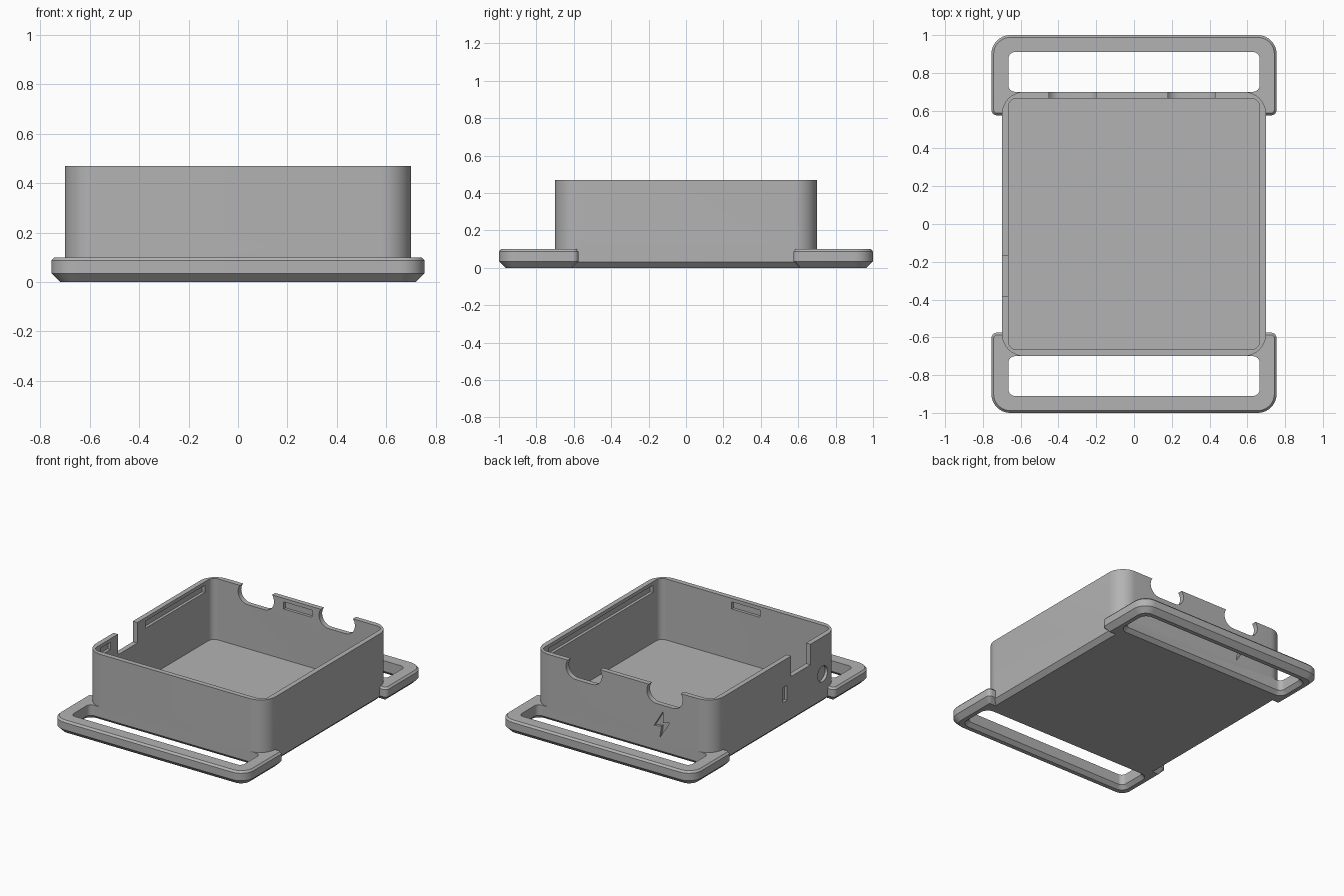
import bpy, bmesh, math
from mathutils import Vector

cube = bpy.data.objects.get("Cube")
if cube:
    bpy.data.objects.remove(cube, do_unlink=True)

grey = bpy.data.materials.new("plain grey plastic")
grey.use_nodes = True
grey.diffuse_color = (0.45, 0.45, 0.45, 1)
grey.node_tree.nodes["Principled BSDF"].inputs["Base Color"].default_value = grey.diffuse_color


def rounded_rect(x0, x1, y0, y1, r_front, r_back, steps=10):
    """Rounded outline; the two -y corners and two +y corners have own radii."""
    corners = [(x1, y1, -1, -1, r_back, 0), (x0, y1, 1, -1, r_back, 1),
               (x0, y0, 1, 1, r_front, 2), (x1, y0, -1, 1, r_front, 3)]
    pts = []
    for x, y, sx, sy, r, quarter in corners:
        for i in range(steps + 1):
            a = (quarter + i / steps) * math.pi / 2
            pts.append((x + sx * r + r * math.cos(a), y + sy * r + r * math.sin(a)))
    return pts


def loft(name, rings):
    """Solid through rings that have equal point counts."""
    bm = bmesh.new()
    loops = [[bm.verts.new(p) for p in ring] for ring in rings]
    n = len(loops[0])
    for a, b in zip(loops, loops[1:]):
        for i in range(n):
            j = (i + 1) % n
            bm.faces.new((a[i], a[j], b[j], b[i]))
    bm.faces.new(loops[0])
    bm.faces.new(loops[-1])
    bmesh.ops.recalc_face_normals(bm, faces=bm.faces)
    mesh = bpy.data.meshes.new(name)
    bm.to_mesh(mesh)
    bm.free()
    mesh.materials.append(grey)
    obj = bpy.data.objects.new(name, mesh)
    bpy.context.collection.objects.link(obj)
    return obj


def slab(name, x0, x1, y0, y1, r_front, r_back, levels):
    """Rounded slab from (height, inset) levels."""
    rings = []
    for z, d in levels:
        outline = rounded_rect(x0 + d, x1 - d, y0 + d, y1 - d,
                               max(r_front - d, 0.006), max(r_back - d, 0.006))
        rings.append([(x, y, z) for x, y in outline])
    return loft(name, rings)


def prism(name, outline, axis, lo, hi):
    """Outline of (horizontal, z) points extruded along x or y."""
    def place(p, d):
        return (d, p[0], p[1]) if axis == "x" else (p[0], d, p[1])
    return loft(name, [[place(p, d) for p in outline] for d in (lo, hi)])


def rect(a0, a1, z0, z1):
    return [(a0, z0), (a1, z0), (a1, z1), (a0, z1)]


def combine(target, other, operation):
    mod = target.modifiers.new(operation.lower(), "BOOLEAN")
    mod.operation, mod.solver, mod.object = operation, "EXACT", other
    bpy.ops.object.select_all(action="DESELECT")
    bpy.context.view_layer.objects.active = target
    target.select_set(True)
    bpy.ops.object.modifier_apply(modifier=mod.name)
    bpy.data.objects.remove(other, do_unlink=True)


HEIGHT = 0.47

# Tray body with a bevelled underside
case = slab("case_with_strap_loops", -0.7, 0.7, -0.7, 0.7, 0.12, 0.12,
            [(0, 0.03), (0.03, 0), (HEIGHT, 0)])

# Strap loops at front and back
plate_levels = [(0, 0.035), (0.035, 0), (0.087, 0), (0.1, 0.012)]
for side in (-1, 1):
    y0, y1 = sorted((side * 0.575, side * 1.0))
    radii = (0.1, 0.03) if side < 0 else (0.03, 0.1)
    combine(case, slab("loop_plate", -0.755, 0.755, y0, y1, *radii, plate_levels), "UNION")
for side in (-1, 1):
    y0, y1 = sorted((side * 0.7, side * 0.91))
    cutter = slab("strap_slot", -0.665, 0.665, y0, y1, 0.035, 0.035,
                  [(-0.01, -0.035), (0.025, 0), (0.2, 0)])
    combine(case, cutter, "DIFFERENCE")

# Hollow interior
combine(case, slab("cavity", -0.665, 0.665, -0.665, 0.665, 0.045, 0.045,
                   [(0.04, 0), (0.6, 0)]), "DIFFERENCE")

cutters = []

# Rounded port notches in the back rim
for centre in (-0.325, 0.305):
    outline = []
    for sign, start in ((1, -90), (-1, 90)):
        for i in range(17):
            a = math.radians(start + i * 180 / 16)
            outline.append((centre + sign * 0.065 + 0.075 * math.cos(a),
                            0.425 + 0.075 * math.sin(a)))
    cutters.append(prism("port_notch", outline, "y", 0.62, 0.8))

# Square notch in the right rim
cutters.append(prism("switch_notch", rect(-0.385, -0.17, 0.325, 0.6), "x", -0.8, -0.62))

# Snap recesses inside the rim
for side in (-1, 1):
    lo, hi = sorted((side * 0.6, side * 0.685))
    cutters.append(prism("end_recess", rect(-0.11, 0.11, 0.395, 0.445), "y", lo, hi))
    spans = [(-0.58, 0.58)] if side > 0 else [(-0.58, -0.47), (-0.08, 0.58)]
    for y0, y1 in spans:
        cutters.append(prism("side_recess", rect(y0, y1, 0.395, 0.445), "x", lo, hi))

# Engraved ring, bar and charging symbol
ring = [(-0.52 + 0.055 * math.cos(i * math.pi / 16), 0.21 + 0.055 * math.sin(i * math.pi / 16))
        for i in range(32)]
cutters.append(prism("round_recess", ring, "x", -0.8, -0.68))
cutters.append(prism("bar_recess", rect(-0.125, -0.08, 0.175, 0.28), "x", -0.8, -0.68))
bolt = [(0.01, 0.09), (-0.06, -0.025), (0, -0.015), (-0.015, -0.1), (0.063, 0.025), (0.01, 0.012)]
cutters.append(prism("charge_mark", [(-0.3 - x, 0.215 + z) for x, z in bolt], "y", 0.68, 0.8))

for cutter in cutters:
    combine(case, cutter, "DIFFERENCE")

# Smooth the rounded corners, keep edges crisp
bpy.ops.object.select_all(action="DESELECT")
bpy.context.view_layer.objects.active = case
case.select_set(True)
bpy.ops.object.shade_smooth_by_angle(angle=math.radians(25))
